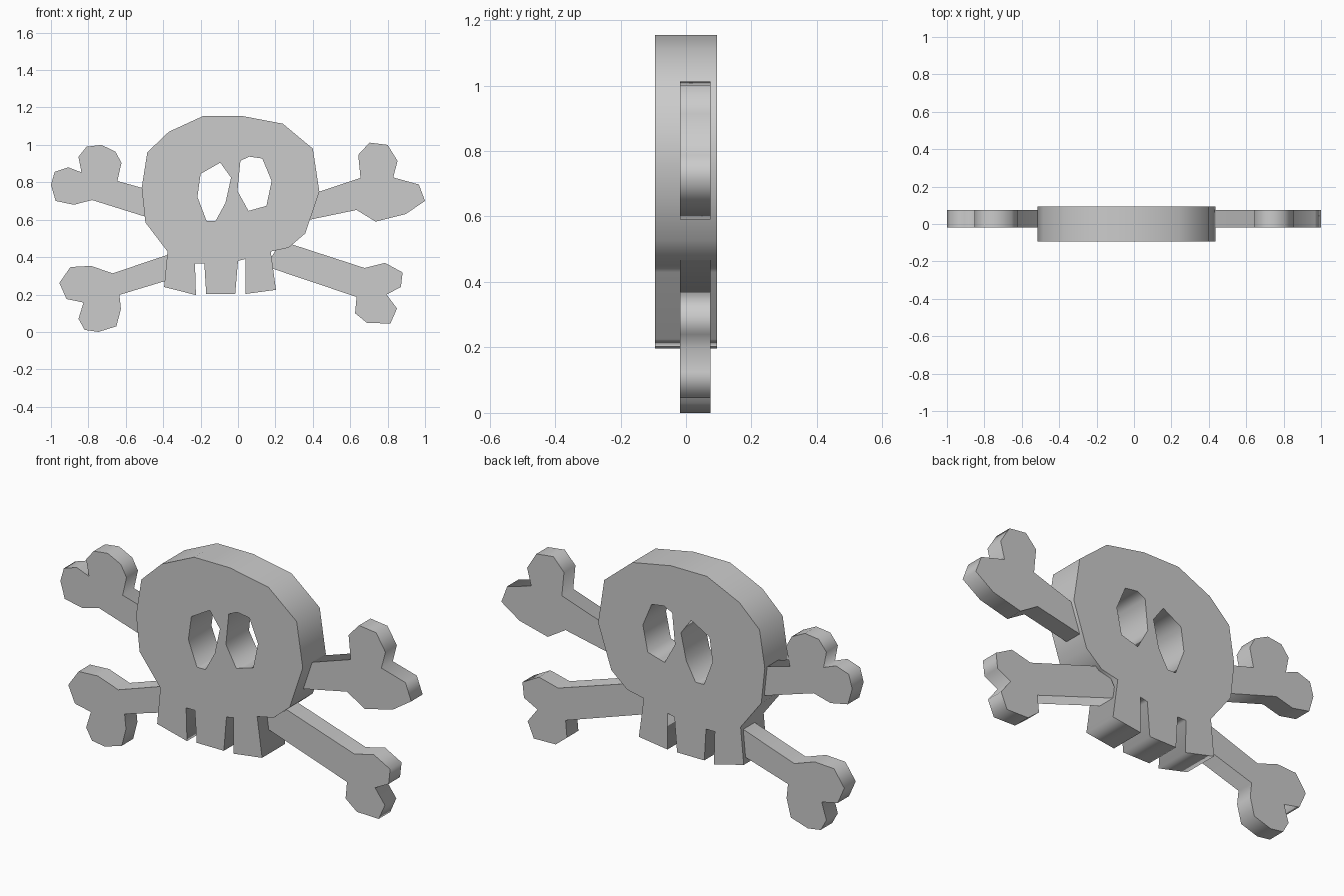
import bpy
from math import radians


def slab(name, outlines, y0, y1):
    """Flat cut-out from front (x, z) outlines; inner outlines become holes."""
    cu = bpy.data.curves.new(name, 'CURVE')
    cu.dimensions = '2D'
    cu.fill_mode = 'BOTH'
    cu.extrude = (y1 - y0) / 2
    for pts in outlines:
        sp = cu.splines.new('POLY')
        sp.points.add(len(pts) - 1)
        for p, (x, z) in zip(sp.points, pts):
            p.co = (x, z, 0, 1)
        sp.use_cyclic_u = True
    ob = bpy.data.objects.new(name, cu)
    bpy.context.collection.objects.link(ob)
    ob.rotation_euler.x = radians(90)
    ob.location.y = (y0 + y1) / 2
    bpy.ops.object.select_all(action='DESELECT')
    ob.select_set(True)
    bpy.context.view_layer.objects.active = ob
    bpy.ops.object.convert(target='MESH')
    return bpy.context.object


def bone(name, pts):
    return slab(name, [pts], -0.018, 0.075)


# Skull with teeth and two eye holes
skull = [(-0.185, 1.155), (0.02, 1.155), (0.24, 1.113), (0.40, 0.98),
         (0.435, 0.75), (0.36, 0.527), (0.27, 0.45), (0.175, 0.43),
         (0.203, 0.225), (0.04, 0.203), (0.04, 0.39), (0.0, 0.38),
         (-0.015, 0.203), (-0.17, 0.203), (-0.18, 0.367), (-0.23, 0.367),
         (-0.225, 0.197), (-0.395, 0.24), (-0.377, 0.43), (-0.495, 0.585),
         (-0.515, 0.77), (-0.485, 0.96), (-0.37, 1.07)]
left_eye = [(-0.20, 0.845), (-0.095, 0.905), (-0.037, 0.825), (-0.067, 0.69),
            (-0.12, 0.593), (-0.168, 0.593), (-0.217, 0.722)]
right_eye = [(0.013, 0.915), (0.06, 0.937), (0.13, 0.927), (0.18, 0.807),
             (0.152, 0.674), (0.056, 0.647), (-0.003, 0.754)]
slab("skull", [skull, left_eye, right_eye], -0.094, 0.094)

# Bone ends, each running a little way into the skull
bone("upper_left_bone", [
    (-0.46, 0.605), (-0.78, 0.705), (-0.877, 0.68), (-0.975, 0.70),
    (-1.0, 0.786), (-0.98, 0.856), (-0.907, 0.88), (-0.837, 0.853),
    (-0.853, 0.936), (-0.81, 0.99), (-0.73, 1.0), (-0.655, 0.963),
    (-0.623, 0.904), (-0.645, 0.807), (-0.46, 0.755)])
bone("upper_right_bone", [
    (0.35, 0.722), (0.655, 0.823), (0.643, 0.947), (0.703, 1.012),
    (0.80, 1.0), (0.853, 0.914), (0.83, 0.826), (0.967, 0.788),
    (1.0, 0.70), (0.896, 0.63), (0.735, 0.59), (0.634, 0.652),
    (0.35, 0.593)])
bone("lower_left_bone", [
    (-0.33, 0.428), (-0.67, 0.313), (-0.786, 0.353), (-0.896, 0.347),
    (-0.955, 0.262), (-0.917, 0.176), (-0.826, 0.157), (-0.853, 0.07),
    (-0.82, 0.011), (-0.746, 0.0), (-0.65, 0.03), (-0.626, 0.123),
    (-0.634, 0.198), (-0.33, 0.29)])
bone("lower_right_bone", [
    (0.23, 0.487), (0.676, 0.342), (0.786, 0.369), (0.88, 0.318),
    (0.871, 0.24), (0.794, 0.20), (0.85, 0.125), (0.815, 0.045),
    (0.69, 0.048), (0.626, 0.10), (0.634, 0.187), (0.15, 0.35)])
